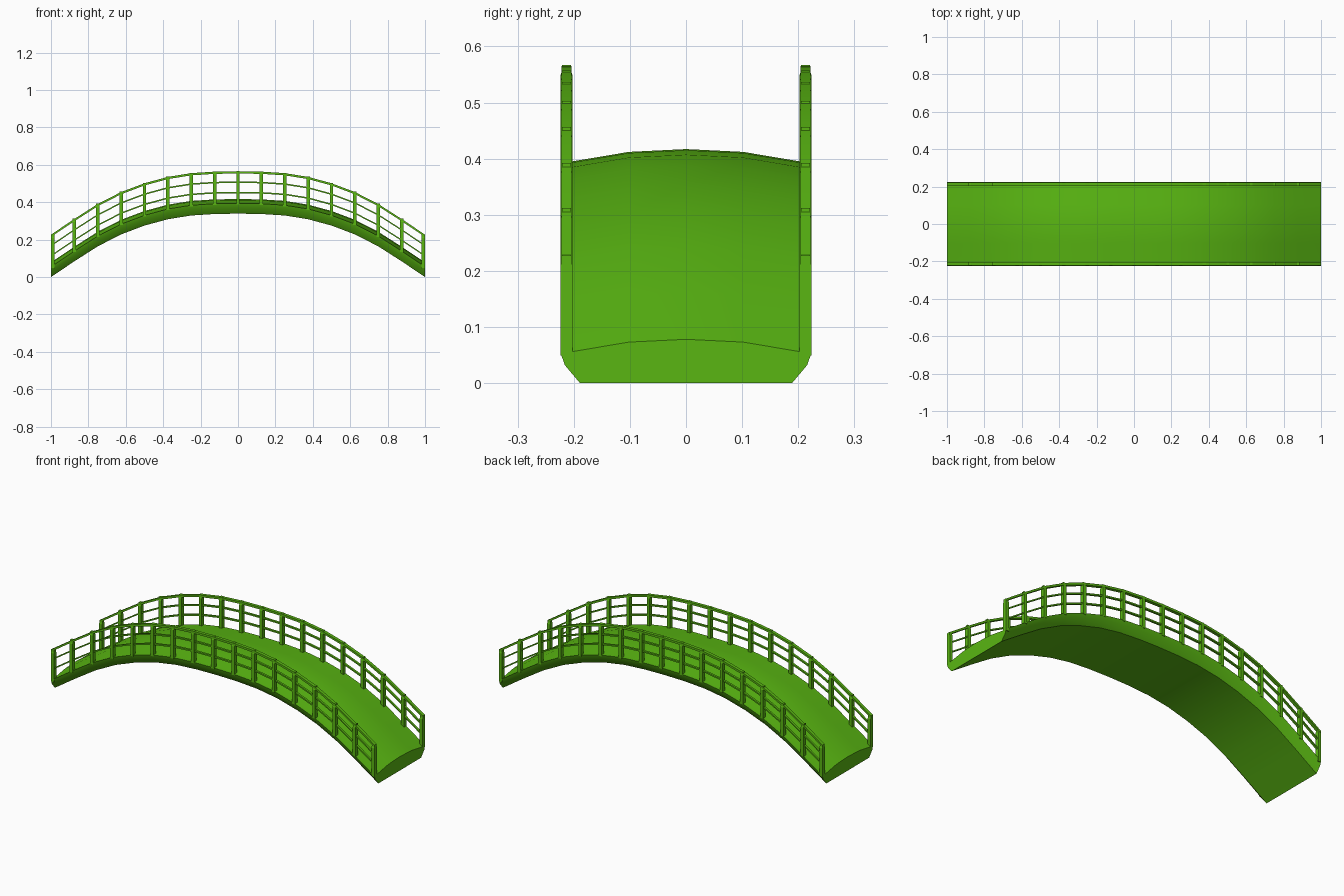
import bpy, bmesh

if "Cube" in bpy.data.objects:
    bpy.data.objects.remove(bpy.data.objects["Cube"])

DROP = [0, .002, .010, .030, .064, .111, .175, .255, .339]
XS = [i / 8 for i in range(-8, 9)]


def drop(x):
    return DROP[round(abs(x) * 8)]


green = bpy.data.materials.new("green_paint")
green.diffuse_color = (0.1, 0.47, 0.006, 1)
green.use_nodes = True
green.node_tree.nodes["Principled BSDF"].inputs["Base Color"].default_value = green.diffuse_color


def finish(name, bm, smooth=False):
    bmesh.ops.recalc_face_normals(bm, faces=bm.faces)
    me = bpy.data.meshes.new(name)
    bm.to_mesh(me)
    bm.free()
    ob = bpy.data.objects.new(name, me)
    bpy.context.collection.objects.link(ob)
    me.materials.append(green)
    if smooth:
        bpy.context.view_layer.objects.active = ob
        ob.select_set(True)
        bpy.ops.object.shade_smooth_by_angle(angle=0.45)
        ob.select_set(False)
    return ob


def sweep(bm, section):
    """Carry a (y, z) section along the arch, keeping its ends vertical."""
    rings = [[bm.verts.new((x, y, z - drop(x))) for y, z in section] for x in XS]
    n = len(section)
    for a, b in zip(rings, rings[1:]):
        for i in range(n):
            j = (i + 1) % n
            bm.faces.new((a[i], a[j], b[j], b[i]))
    bm.faces.new(rings[0])
    bm.faces.new(rings[-1])


def prism(bm, outline, x0, x1):
    ends = [[bm.verts.new((x, y, z)) for y, z in outline] for x in (x0, x1)]
    n = len(outline)
    for i in range(n):
        j = (i + 1) % n
        bm.faces.new((ends[0][i], ends[0][j], ends[1][j], ends[1][i]))
    for e in ends:
        bm.faces.new(e)


# Arched deck with crowned walkway and chamfered underside edges
half = [(.189, .339), (.216, .371), (.224, .394), (.203, .395), (.102, .412)]
section = half + [(0, .417)] + [(-y, z) for y, z in reversed(half)]
bm = bmesh.new()
sweep(bm, section)
finish("arched_deck", bm, True)

for side, s in (("front", -1), ("back", 1)):
    # Handrail and two thinner middle rails
    for name, z, w, h in (("handrail", .5595, .009, .006),
                          ("upper_rail", .507, .006, .004),
                          ("lower_rail", .452, .006, .004)):
        bm = bmesh.new()
        c = s * .213
        sweep(bm, [(c - w, z - h), (c + w, z - h), (c + w, z + h), (c - w, z + h)])
        finish(f"{side}_{name}", bm, True)

    # Posts with chamfered shoulders and a small cap
    bm = bmesh.new()
    for x in XS:
        d = drop(x)
        cx = max(-.991, min(.991, x))
        prism(bm, [(s * y, z - d) for y, z in
                   ((.202, .388), (.224, .388), (.224, .548), (.221, .556), (.221, .567),
                    (.205, .567), (.205, .556), (.202, .548))], cx - .009, cx + .009)
    finish(f"{side}_posts", bm)
